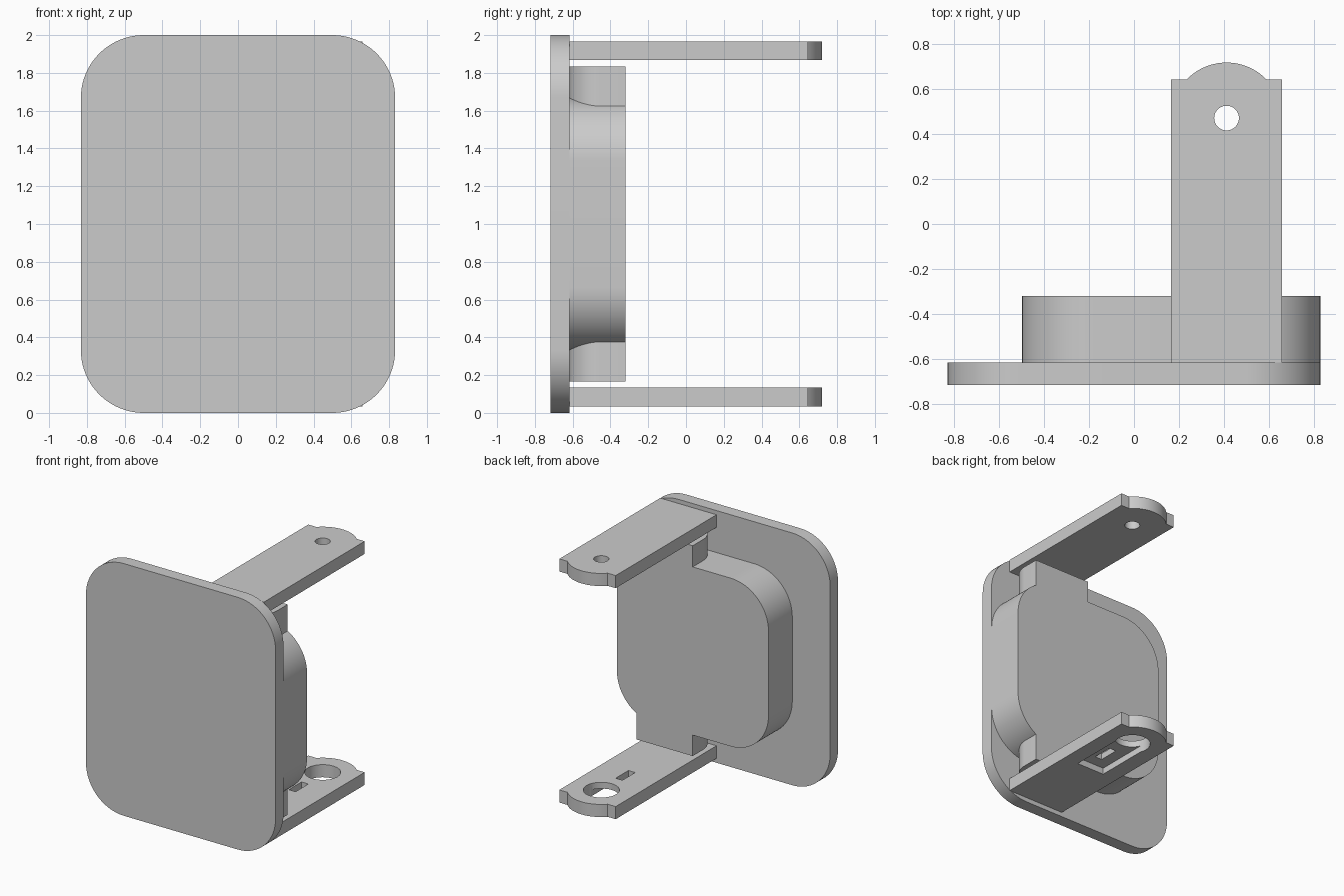
import bpy, bmesh
from math import sin, cos, pi, asin
from mathutils import Vector

if "Cube" in bpy.data.objects:
    bpy.data.objects.remove(bpy.data.objects["Cube"])

grey = bpy.data.materials.new("plain_grey")
grey.use_nodes = True
colour = (0.6, 0.6, 0.6, 1)
grey.diffuse_color = colour
grey.node_tree.nodes["Principled BSDF"].inputs["Base Color"].default_value = colour


def arc(cx, cy, r, start, end, steps=20):
    """Points along an arc, angles in radians."""
    angles = [start + (end - start) * i / steps for i in range(steps + 1)]
    return [(cx + r * cos(a), cy + r * sin(a)) for a in angles]


def rounded_rect(x0, x1, y0, y1, r):
    corners = [(x1 - r, y1 - r), (x0 + r, y1 - r), (x0 + r, y0 + r), (x1 - r, y0 + r)]
    return [p for i, (x, y) in enumerate(corners)
            for p in arc(x, y, r, i * pi / 2, (i + 1) * pi / 2)]


def extrude(name, outline, low, high, axis="z"):
    """Solid from an outline: in x/y pushed along z, or in x/z pushed along y."""
    bm = bmesh.new()
    place = (lambda p: (p[0], p[1], low)) if axis == "z" else (lambda p: (p[0], low, p[1]))
    face = bm.faces.new([bm.verts.new(place(p)) for p in outline])
    new = bmesh.ops.extrude_face_region(bm, geom=[face])["geom"]
    shift = Vector((0, 0, high - low) if axis == "z" else (0, high - low, 0))
    bmesh.ops.translate(bm, vec=shift, verts=[g for g in new if isinstance(g, bmesh.types.BMVert)])
    bmesh.ops.recalc_face_normals(bm, faces=bm.faces)
    mesh = bpy.data.meshes.new(name)
    bm.to_mesh(mesh)
    bm.free()
    mesh.materials.append(grey)
    obj = bpy.data.objects.new(name, mesh)
    bpy.context.collection.objects.link(obj)
    return obj


def select(obj):
    bpy.ops.object.select_all(action="DESELECT")
    obj.select_set(True)
    bpy.context.view_layer.objects.active = obj


def cut(obj, outline, low, high):
    """Cut an upright prism out of a part."""
    cutter = extrude("cutter", outline, low, high)
    mod = obj.modifiers.new("cut", "BOOLEAN")
    mod.operation, mod.solver, mod.object = "DIFFERENCE", "EXACT", cutter
    select(obj)
    bpy.ops.object.modifier_apply(modifier=mod.name)
    bpy.data.objects.remove(cutter)


front, plate_back, block_back = -0.717, -0.618, -0.32
mid, half, pivot_y = 0.4125, 0.2475, 0.472
left, right = mid + half, mid - half

# Front plate and the raised block behind it
plate = extrude("front_plate", rounded_rect(-0.832, 0.832, 0, 2, 0.333), front, plate_back, "y")
block = extrude("back_block", rounded_rect(-0.5, 0.83, 0.333, 1.667, 0.333),
                plate_back, block_back, "y")

# Upright column, rounded where it meets the plate
r = 0.167
column = extrude("column",
                 [(left, block_back), (right, block_back)]
                 + arc(right + r, plate_back + r, r, pi, 1.5 * pi)
                 + arc(left - r, plate_back + r, r, 1.5 * pi, 2 * pi), 0.167, 1.835)

# Two arms with a bulged end between square shoulders
shoulder = 0.645
bulge = asin((shoulder - pivot_y) / half)
arm_outline = ([(right, shoulder), (right, plate_back), (left, plate_back), (left, shoulder)]
               + arc(mid, pivot_y, half, bulge, pi - bulge))
top_arm = extrude("top_arm", arm_outline, 1.867, 1.967)
bottom_arm = extrude("bottom_arm", arm_outline, 0.035, 0.135)

# Pivot holes, the small slot and the recess under the lower arm
hole = 0.13
cut(top_arm, arc(mid, pivot_y, 0.055, 0, 2 * pi, 40)[:-1], 1.8, 2.1)
cut(bottom_arm, arc(mid, pivot_y, hole, 0, 2 * pi, 40)[:-1], -0.1, 0.3)
cut(bottom_arm, [(mid - 0.03, 0.09), (mid + 0.03, 0.09), (mid + 0.03, 0.25), (mid - 0.03, 0.25)],
    -0.1, 0.3)
cut(bottom_arm, [(mid - hole + 0.01, 0), (mid + hole - 0.01, 0)]
    + arc(mid, pivot_y, hole - 0.01, 0, pi), -0.1, 0.085)

for part in (plate, block, column, top_arm, bottom_arm):
    select(part)
    bpy.ops.object.shade_smooth_by_angle(angle=pi / 6)
